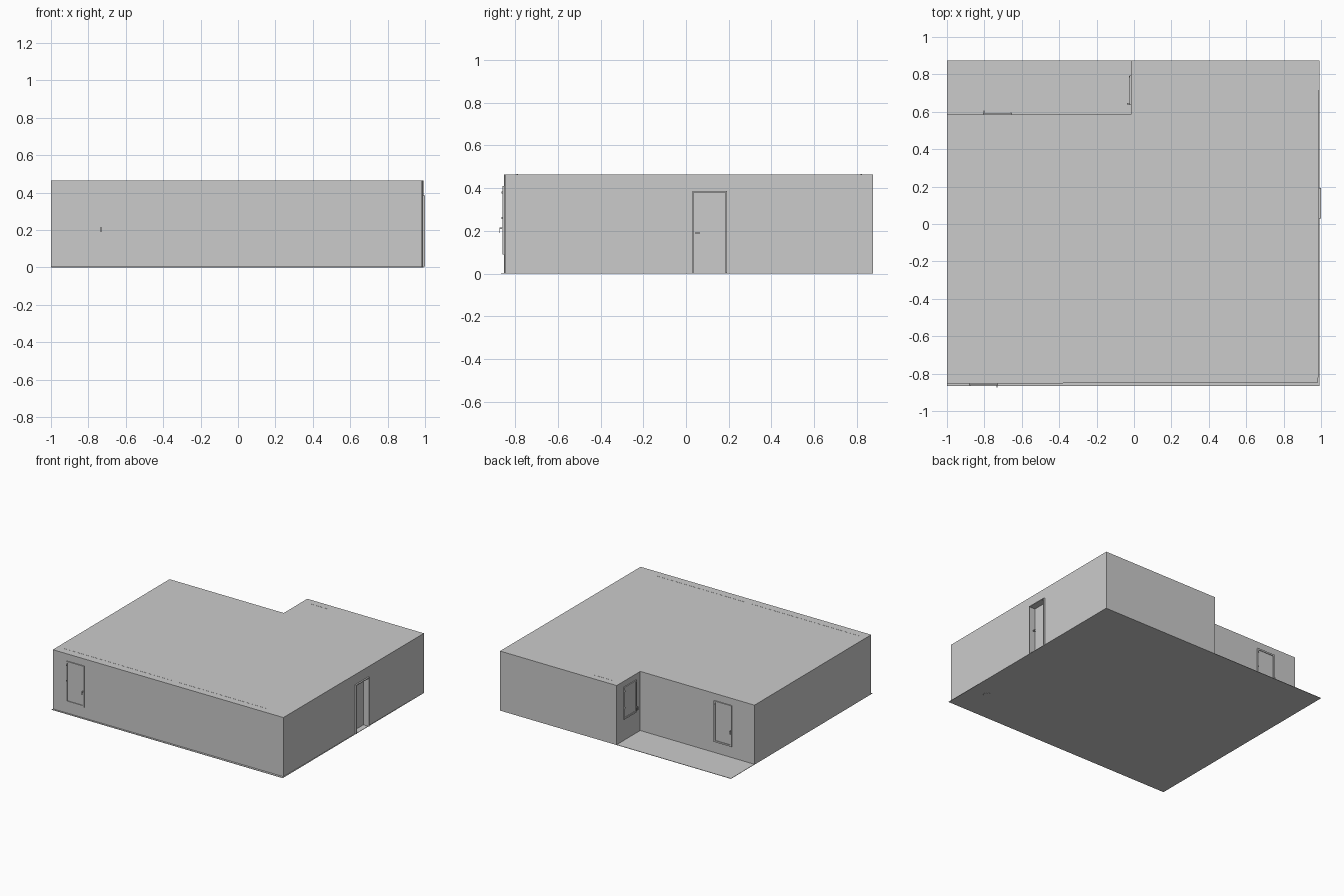
import bpy, bmesh, math
from mathutils import Matrix, Vector

cube = bpy.data.objects.get("Cube")
if cube:
    bpy.data.objects.remove(cube, do_unlink=True)

grey = bpy.data.materials.new("plain grey")
grey.use_nodes = True
grey.diffuse_color = (0.6, 0.6, 0.6, 1)
grey.node_tree.nodes["Principled BSDF"].inputs["Base Color"].default_value = (0.6, 0.6, 0.6, 1)


def finish(name, bm, matrix=Matrix()):
    mesh = bpy.data.meshes.new(name)
    bmesh.ops.recalc_face_normals(bm, faces=bm.faces)
    bm.to_mesh(mesh)
    bm.free()
    mesh.materials.append(grey)
    obj = bpy.data.objects.new(name, mesh)
    obj.matrix_world = matrix
    bpy.context.collection.objects.link(obj)
    return obj


def add_box(bm, low, high):
    low, high = Vector(low), Vector(high)
    size = high - low
    place = Matrix.Translation((low + high) / 2) @ Matrix.Diagonal((*size, 1))
    bmesh.ops.create_cube(bm, size=1, matrix=place)


def box(name, low, high):
    bm = bmesh.new()
    add_box(bm, low, high)
    return finish(name, bm)


def prism(name, outline, z0, z1):
    bm = bmesh.new()
    face = bm.faces.new([bm.verts.new((x, y, z0)) for x, y in outline])
    side = bmesh.ops.extrude_face_region(bm, geom=[face])["geom"]
    bmesh.ops.translate(bm, vec=(0, 0, z1 - z0),
                        verts=[v for v in side if isinstance(v, bmesh.types.BMVert)])
    return finish(name, bm)


def add_border(bm, half, z0, z1, width, depth, sill=True):
    """Rectangular surround; outward is local -y."""
    for s in (-1, 1):
        x0, x1 = sorted((s * half, s * (half - width)))
        add_box(bm, (x0, -depth, z0), (x1, 0.003, z1))
    inner = half - width
    add_box(bm, (-inner, -depth, z1 - width), (inner, 0.003, z1))
    if sill:
        add_box(bm, (-inner, -depth, z0), (inner, 0.003, z0 + width))


def window(name, x, y, degrees, z0, z1, half=0.078):
    place = Matrix.Translation((x, y, 0)) @ Matrix.Rotation(math.radians(degrees), 4, "Z")
    bm = bmesh.new()
    add_border(bm, half, z0, z1, 0.012, 0.008)
    finish(name + "_frame", bm, place)
    bm = bmesh.new()
    add_box(bm, (-half + 0.01, -0.003, z0 + 0.01), (half - 0.01, 0.002, z1 - 0.01))
    finish(name + "_pane", bm, place)
    # lever handle on one stile, hinges on the other
    bm = bmesh.new()
    hx = half - 0.006
    add_box(bm, (hx - 0.003, -0.02, 0.21), (hx + 0.003, -0.006, 0.217))
    add_box(bm, (hx - 0.003, -0.022, 0.19), (hx + 0.003, -0.018, 0.217))
    finish(name + "_handle", bm, place)
    bm = bmesh.new()
    for z in (z1 - 0.03, 0.26):
        add_box(bm, (-hx - 0.003, -0.011, z - 0.005), (-hx + 0.003, -0.006, z + 0.005))
    finish(name + "_hinges", bm, place)


# Ground slab, with a small drain cap flush underneath
box("floor_slab", (-1, -0.866, 0.001), (0.992, 0.875, 0.004))
bm = bmesh.new()
bmesh.ops.create_cone(bm, cap_ends=True, segments=16, radius1=0.028, radius2=0.028,
                      depth=0.002, matrix=Matrix.Translation((0.85, -0.61, 0.001)))
finish("drain_cap", bm)

# L-shaped building with a recessed doorway
building = prism("building_walls_and_roof",
                 [(-1, -0.853), (0.985, -0.848), (0.991, 0.875),
                  (-0.015, 0.875), (-0.015, 0.585), (-1, 0.585)], 0.003, 0.465)
cutter = box("doorway_cutter", (0.945, 0.036, 0.004), (1.1, 0.186, 0.38))
cutter.hide_render = True
cut = building.modifiers.new("doorway", "BOOLEAN")
cut.object = cutter
cut.operation = "DIFFERENCE"
cut.solver = "EXACT"
bpy.context.view_layer.objects.active = building
bpy.ops.object.modifier_apply(modifier=cut.name)
bpy.data.objects.remove(cutter, do_unlink=True)

# Side door: surround, leaf and lever handle
side = Matrix.Translation((0.988, 0.111, 0)) @ Matrix.Rotation(math.pi / 2, 4, "Z")
bm = bmesh.new()
add_border(bm, 0.081, 0.004, 0.386, 0.006, 0.012, sill=False)
finish("door_frame", bm, side)
bm = bmesh.new()
add_box(bm, (-0.073, 0.036, 0.005), (0.073, 0.044, 0.378))
finish("door_leaf", bm, side)
bm = bmesh.new()
add_box(bm, (-0.069, 0.016, 0.188), (-0.064, 0.037, 0.193))
add_box(bm, (-0.069, 0.014, 0.188), (-0.045, 0.018, 0.193))
finish("door_handle", bm, side)

# Windows on the front, the rear wall and the rear corner
window("front_window", -0.805, -0.852, 0, 0.09, 0.41)
window("rear_window", -0.73, 0.585, 180, 0.09, 0.41)
window("corner_window", -0.015, 0.715, -90, 0.17, 0.42)

# Fine seams on the roof above the inner walls
for name, x0, x1, y in (("front_right_seam", -0.94, -0.02, -0.79),
                        ("front_left_seam", 0.04, 0.82, -0.79),
                        ("rear_seam", 0.04, 0.22, 0.82)):
    box(name, (x0, y - 0.003, 0.464), (x1, y + 0.003, 0.4658))
